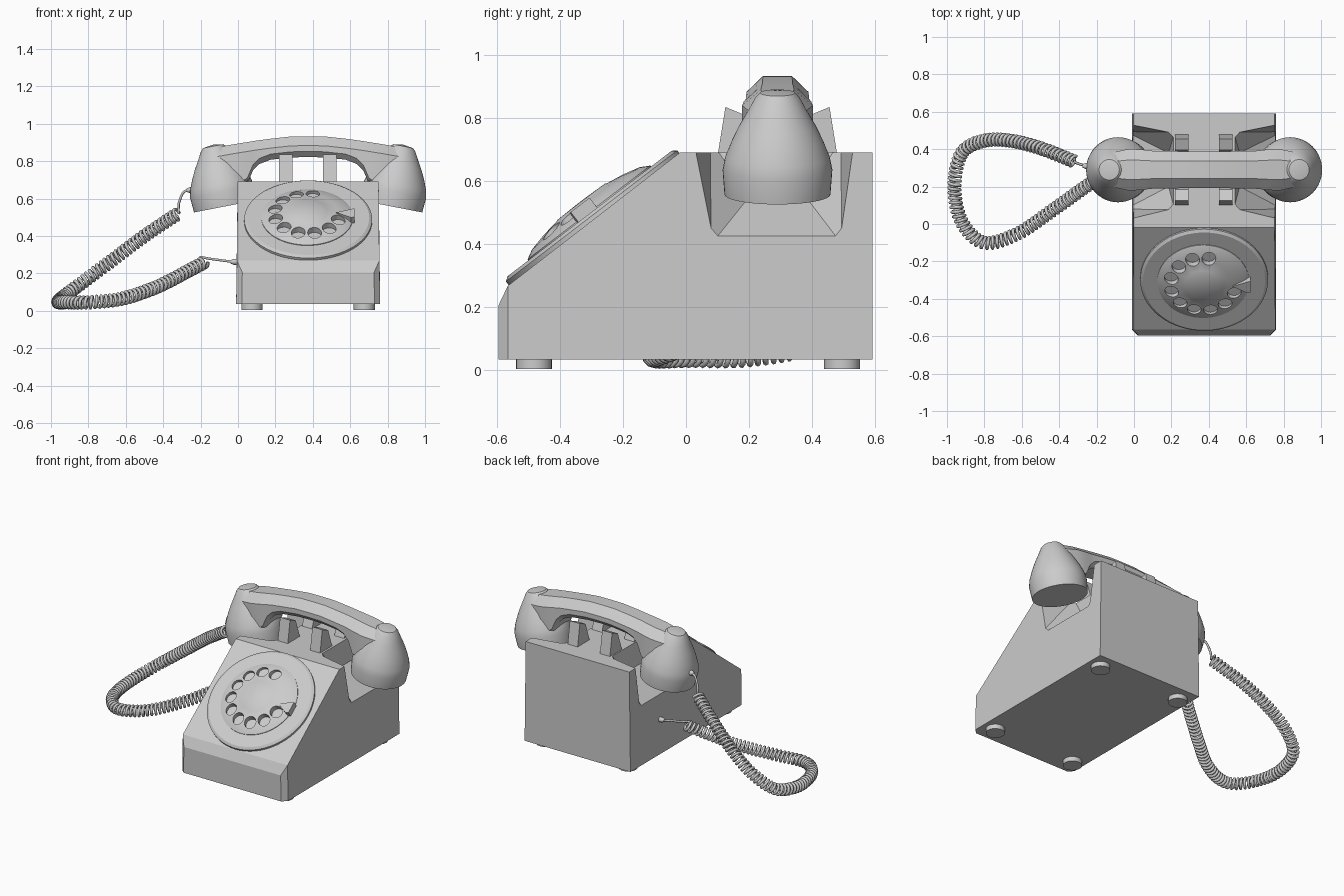
import bpy, bmesh, math
from mathutils import Matrix, Vector

if "Cube" in bpy.data.objects:
    bpy.data.objects.remove(bpy.data.objects["Cube"])

CX, CY = 0.375, 0.29   # phone centre line in x, handset centre line in y


def finish(name, bm, smooth=None):
    bmesh.ops.recalc_face_normals(bm, faces=bm.faces)
    me = bpy.data.meshes.new(name)
    bm.to_mesh(me)
    bm.free()
    ob = bpy.data.objects.new(name, me)
    bpy.context.collection.objects.link(ob)
    if smooth:
        bpy.ops.object.select_all(action='DESELECT')
        ob.select_set(True)
        bpy.context.view_layer.objects.active = ob
        bpy.ops.object.shade_smooth_by_angle(angle=math.radians(smooth))
    return ob


def add_hull(bm, pts, m=Matrix()):
    verts = [bm.verts.new(m @ Vector(p)) for p in pts]
    bmesh.ops.convex_hull(bm, input=verts)


def hull(name, pts, m=Matrix()):
    bm = bmesh.new()
    add_hull(bm, pts, m)
    bmesh.ops.dissolve_limit(bm, angle_limit=math.radians(2), verts=bm.verts, edges=bm.edges)
    return finish(name, bm)


def lathe(name, profile, m, n=48, smooth=30):
    bm = bmesh.new()
    vs = [bm.verts.new((r, 0, z)) for r, z in profile]
    es = [bm.edges.new(p) for p in zip(vs, vs[1:])]
    bmesh.ops.spin(bm, geom=vs + es, cent=(0, 0, 0), axis=(0, 0, 1), angle=math.tau, steps=n)
    bmesh.ops.remove_doubles(bm, verts=bm.verts, dist=1e-5)
    bm.transform(m)
    return finish(name, bm, smooth)


def cut(ob, bm_cutter):
    cutter = finish(ob.name + "_cutter", bm_cutter)
    cutter.hide_render = True
    mod = ob.modifiers.new("cut", 'BOOLEAN')
    mod.object, mod.solver = cutter, 'EXACT'
    bpy.ops.object.select_all(action='DESELECT')
    bpy.context.view_layer.objects.active = ob
    ob.select_set(True)
    bpy.ops.object.modifier_apply(modifier="cut")
    bpy.data.objects.remove(cutter)


def smooth_path(pts, steps):
    p = [Vector(q) for q in pts]
    p = [2 * p[0] - p[1]] + p + [2 * p[-1] - p[-2]]
    out = []
    for a, b, c, d in zip(p, p[1:], p[2:], p[3:]):
        for i in range(steps):
            t = i / steps
            out.append(0.5 * (2 * b + (c - a) * t + (2 * a - 5 * b + 4 * c - d) * t * t
                              + (3 * b - a - 3 * c + d) * t ** 3))
    return out + [p[-2]]


def tube(name, pts, r):
    cu = bpy.data.curves.new(name, 'CURVE')
    cu.dimensions, cu.bevel_depth, cu.bevel_resolution = '3D', r, 1
    cu.use_fill_caps = True
    sp = cu.splines.new('POLY')
    sp.points.add(len(pts) - 1)
    for q, p in zip(sp.points, pts):
        q.co = (*p, 1)
    ob = bpy.data.objects.new(name, cu)
    bpy.context.collection.objects.link(ob)


# Wedge body with chamfered front corners
body = hull("body", [(CX + s * dx, y, z) for s in (-1, 1) for dx, y, z in (
    (.385, -.565, .035), (.355, -.595, .035), (.352, -.595, .205), (.381, -.565, .268),
    (.377, -.02, .69), (.377, .592, .69), (.385, .592, .035))])

# Tapered side notches for the handset cups
bm = bmesh.new()
for s in (-1, 1):
    pts = []
    for i in (0, 1):
        to, bo = Vector((.379, (.035, .525)[i], .69)), Vector((.382, (.1, .475)[i], .425))
        ti, bi = Vector((.165, (.105, .465)[i], .69)), Vector((.19, (.2, .38)[i], .55))
        to, bo = ti + (to - ti) * 1.2, bi + (bo - bi) * 1.2
        pts += [to + (to - bo) * .2, bo, ti + (ti - bi) * .3, bi]
    add_hull(bm, [(CX + s * p.x, p.y, p.z) for p in pts])
cut(body, bm)

# Feet
for x in (.075, .675):
    for y in (-.482, .495):
        lathe("foot", [(0, .005), (.057, .005), (.057, .04), (0, .04)],
              Matrix.Translation((x, y, 0)), 24)

# Cradle prongs
for x in (.255, .49):
    for s in (-1, 1):
        hull("cradle_prong", [(x + e, CY + s * y, z) for e in (-.036, .036) for y, z in (
            (.19, .68), (.165, .835), (.105, .81), (.06, .68))])

# Dial base, domed finger wheel with holes, finger stop
D = Matrix.Translation((CX, -.292, .48)) @ Matrix.Rotation(math.radians(37.4), 4, 'X')
lathe("dial_base", [(0, -.01), (.342, -.01), (.342, .012), (.327, .022), (0, .022)], D, 64)
W = D @ Matrix.Translation((-.005, 0, 0))
wheel = lathe("finger_wheel", [(0, .015), (.245, .015), (.245, .026), (.215, .042), (.16, .056),
                               (.1, .065), (.095, .068), (0, .07)], W, 64)
bm = bmesh.new()
for k in range(10):
    a = math.radians(80 + 29 * k)
    bmesh.ops.create_cone(bm, cap_ends=True, segments=24, radius1=.037, radius2=.037, depth=.1,
                          matrix=W @ Matrix.Translation((.175 * math.cos(a), .175 * math.sin(a), .075)))
cut(wheel, bm)
hull("finger_stop", [(x, y, z) for z in (.02, .062) for x, y in (
    (.252, .03), (.252, -.045), (.235, -.05), (.155, -.005))], W)

# Handset cups, leaning outwards
for s in (-1, 1):
    M = Matrix.Translation((CX + s * .445, CY, .558)) @ Matrix.Rotation(s * math.radians(11), 4, 'Y')
    lathe("handset_cup", [(0, 0), (.168, 0), (.174, .08), (.166, .12), (.145, .172), (.122, .22),
                          (.096, .265), (.07, .312), (.055, .328), (0, .336)], M)

# Handset handle: faceted section swept along an arch (dx, top, bottom, half width)
half = [(0, .933, .822, .098), (.09, .932, .82, .098), (.2, .92, .808, .1), (.26, .912, .785, .1),
        (.295, .907, .75, .103), (.325, .902, .68, .107), (.4, .89, .63, .112), (.5, .872, .62, .09)]
bm = bmesh.new()
rings = []
for dx, t, b, w in [(-d, *r) for d, *r in half[:0:-1]] + half:
    sec = [(.47 * w, t), (w, t - .05), (w, b + .03), (.7 * w, b)]
    sec += [(-y, z) for y, z in reversed(sec)]
    rings.append([bm.verts.new((CX + dx, CY + y, z)) for y, z in sec])
for a, b in zip(rings, rings[1:]):
    for i in range(8):
        j = (i + 1) % 8
        bm.faces.new((a[i], a[j], b[j], b[i]))
bm.faces.new(rings[0])
bm.faces.new(rings[-1])
finish("handset_handle", bm, 25)

# Coiled cord resampled evenly, then wound into a helix
path = smooth_path([(-.32, .335, .52), (-.5, .405, .40), (-.66, .445, .28), (-.8, .445, .175),
                    (-.92, .38, .085), (-.96, .2, .048), (-.92, .01, .046), (-.8, -.1, .045),
                    (-.62, -.05, .065), (-.44, .07, .125), (-.3, .17, .195), (-.18, .255, .26)], 40)
length = [0]
for a, b in zip(path, path[1:]):
    length.append(length[-1] + (b - a).length)
turns, per = 84, 12
coil, k = [], 0
for i in range(turns * per + 1):
    d = length[-1] * i / (turns * per)
    while k < len(path) - 2 and length[k + 1] < d:
        k += 1
    step = path[k + 1] - path[k]
    t = step.normalized()
    side = t.cross(Vector((0, 0, 1))).normalized()
    up = side.cross(t)
    a = math.tau * i / per
    coil.append(path[k] + t * (d - length[k]) + .03 * (math.cos(a) * side + math.sin(a) * up))
tube("coiled_cord", coil, .009)

# Straight cord ends and their plugs
tube("cord_end_handset", smooth_path([(-.25, .31, .645), (-.29, .32, .635), (-.315, .33, .58),
                                      (-.318, .335, .55), (-.32, .335, .52)], 5), .007)
tube("cord_end_body", smooth_path([(-.18, .255, .26), (-.2, .25, .287), (-.15, .26, .278),
                                   (-.03, .28, .262)], 5), .007)
for x, y, z in ((-.25, .31, .645), (-.015, .28, .262)):
    lathe("cord_plug", [(0, -.025), (.009, -.025), (.016, -.008), (.016, .03), (0, .03)],
          Matrix.Translation((x, y, z)) @ Matrix.Rotation(math.pi / 2, 4, 'Y'), 16)
